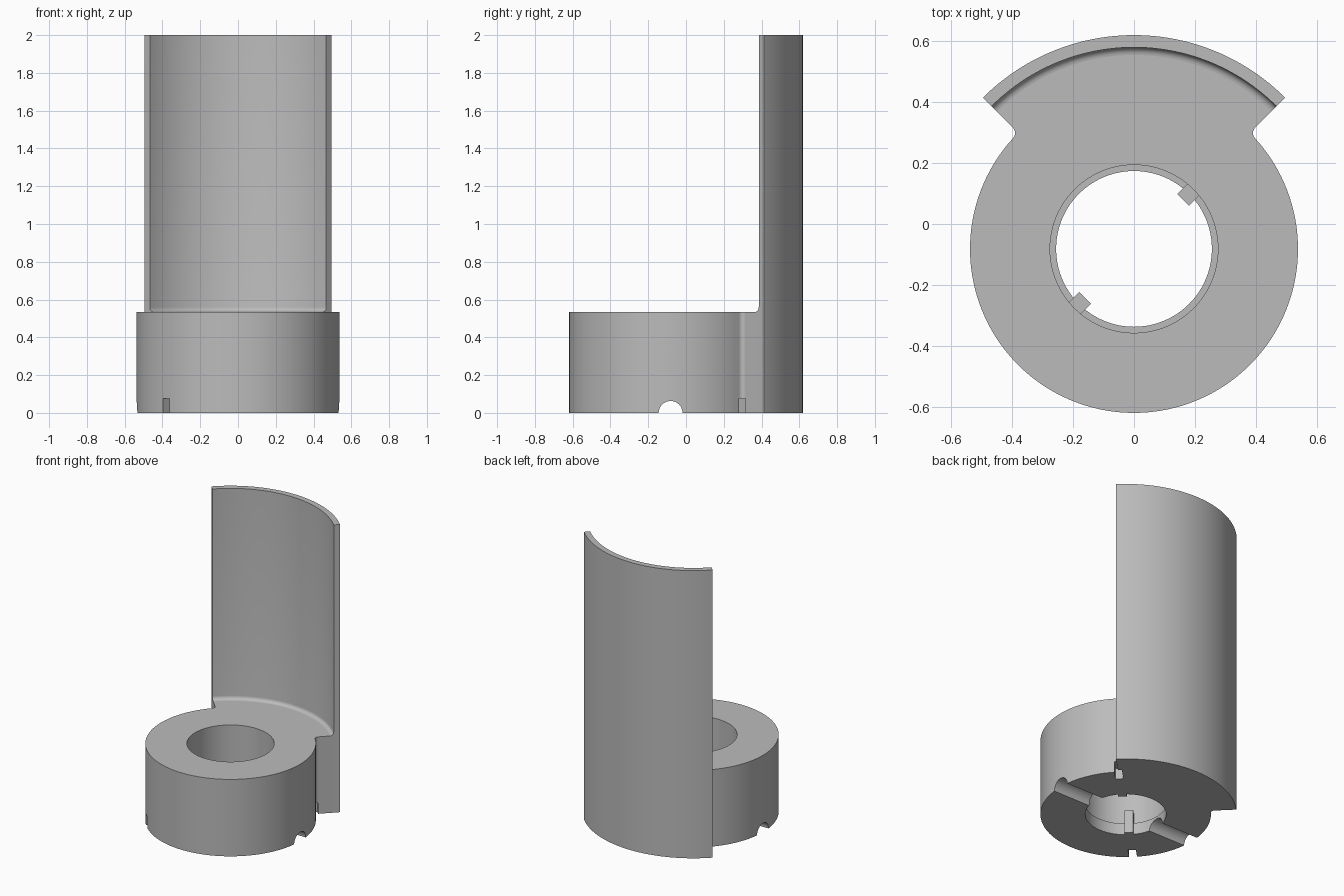
import bpy, bmesh
from math import sin, cos, asin, sqrt, pi, radians
from mathutils import Matrix, Vector

old = bpy.data.objects.get("Cube")
if old:
    bpy.data.objects.remove(old, do_unlink=True)

CY = -0.0815            # ring axis position on y
RING, OUTER, INNER = 0.537, 0.70, 0.66
BORE, LIP = 0.275, 0.255
DECK, TOP = 0.535, 2.0
Q = pi / 4

grey = bpy.data.materials.new("plain grey")
grey.use_nodes = True
colour = (0.5, 0.5, 0.5, 1)
grey.diffuse_color = colour
grey.node_tree.nodes["Principled BSDF"].inputs["Base Color"].default_value = colour


def arc(r, a, b, n, c=(0, 0)):
    steps = [a + (b - a) * i / n for i in range(n + 1)]
    return [(c[0] + r * cos(t), c[1] + r * sin(t)) for t in steps]


def make(name, bm):
    bmesh.ops.recalc_face_normals(bm, faces=bm.faces)
    mesh = bpy.data.meshes.new(name)
    bm.to_mesh(mesh)
    bm.free()
    mesh.materials.append(grey)
    ob = bpy.data.objects.new(name, mesh)
    ob.location.y = CY
    bpy.context.collection.objects.link(ob)
    return ob


def cylinder(name, r, z0, z1, turn=Matrix(), segments=96):
    bm = bmesh.new()
    bmesh.ops.create_cone(bm, cap_ends=True, segments=segments, radius1=r, radius2=r,
                          depth=z1 - z0,
                          matrix=turn @ Matrix.Translation((0, 0, (z0 + z1) / 2)))
    return make(name, bm)


def radial_box(name, r0, r1, width, z0, z1, angle):
    bm = bmesh.new()
    place = (Matrix.Rotation(angle, 4, 'Z')
             @ Matrix.Translation(((r0 + r1) / 2, 0, (z0 + z1) / 2))
             @ Matrix.Diagonal((r1 - r0, width, z1 - z0, 1)))
    bmesh.ops.create_cube(bm, size=1, matrix=place)
    return make(name, bm)


def activate(ob):
    bpy.ops.object.select_all(action='DESELECT')
    ob.select_set(True)
    bpy.context.view_layer.objects.active = ob


def smooth(ob):
    activate(ob)
    bpy.ops.object.shade_smooth_by_angle(angle=radians(30))


# Base outline: wide back sector, rounded inside corners, round front
f = 0.025
tilt = asin(f / (RING + f))
c = ((RING + f) * cos(Q - tilt), (RING + f) * sin(Q - tilt))
corner = arc(f, 3 * Q, pi + Q - tilt, 8, c)
front = arc(RING, Q - tilt, -pi - Q + tilt, 112)[1:-1]
mirrored = [(-x, y) for x, y in reversed(corner)]
outline = arc(OUTER, 3 * Q, Q, 48) + corner + front + mirrored
bm = bmesh.new()
face = bm.faces.new([bm.verts.new((x, y, 0)) for x, y in outline])
top = bmesh.ops.extrude_face_region(bm, geom=[face])["geom"]
bmesh.ops.translate(bm, vec=(0, 0, DECK),
                    verts=[v for v in top if isinstance(v, bmesh.types.BMVert)])
base = make("base_ring", bm)

# Bore with a lip at the bottom, cross groove and two outer notches
cutters = [
    cylinder("bore_cutter", BORE, 0.08, 1),
    cylinder("lip_cutter", LIP, -0.2, 0.2),
    cylinder("groove_cutter", 0.063, -1, 1, Matrix.Rotation(pi / 2, 4, 'Y'), 48),
]
for angle in (Q, Q + pi):
    cutters.append(radial_box("notch_cutter", 0.45, 0.56, 0.05, -0.1, 0.077, angle))
activate(base)
for cutter in cutters:
    mod = base.modifiers.new("cut", 'BOOLEAN')
    mod.operation = 'DIFFERENCE'
    mod.solver = 'EXACT'
    mod.object = cutter
    cutter.hide_render = True
    bpy.ops.object.modifier_apply(modifier=mod.name)
for cutter in cutters:
    bpy.data.objects.remove(cutter, do_unlink=True)
smooth(base)

# Curved back wall with a fillet where it meets the deck
g = 0.025
section = arc(g, -pi / 2, 0, 6, (INNER - g, DECK + g))
section += [(INNER, TOP), (OUTER, TOP), (OUTER, DECK)]
bm = bmesh.new()
verts = [bm.verts.new((r * cos(Q), r * sin(Q), z)) for r, z in section]
edges = [bm.edges.new(pair) for pair in zip(verts, verts[1:])]
start = bm.faces.new(verts)
spun = bmesh.ops.spin(bm, geom=edges, cent=(0, 0, 0), axis=(0, 0, 1),
                      angle=pi / 2, steps=48)["geom_last"]
bm.faces.new([v for v in spun if isinstance(v, bmesh.types.BMVert)])
smooth(make("back_wall", bm))

# Two locking tabs inside the bore
for name, angle in (("back_tab", Q), ("front_tab", Q + pi)):
    radial_box(name, 0.227, 0.282, 0.055, 0, 0.16, angle)
